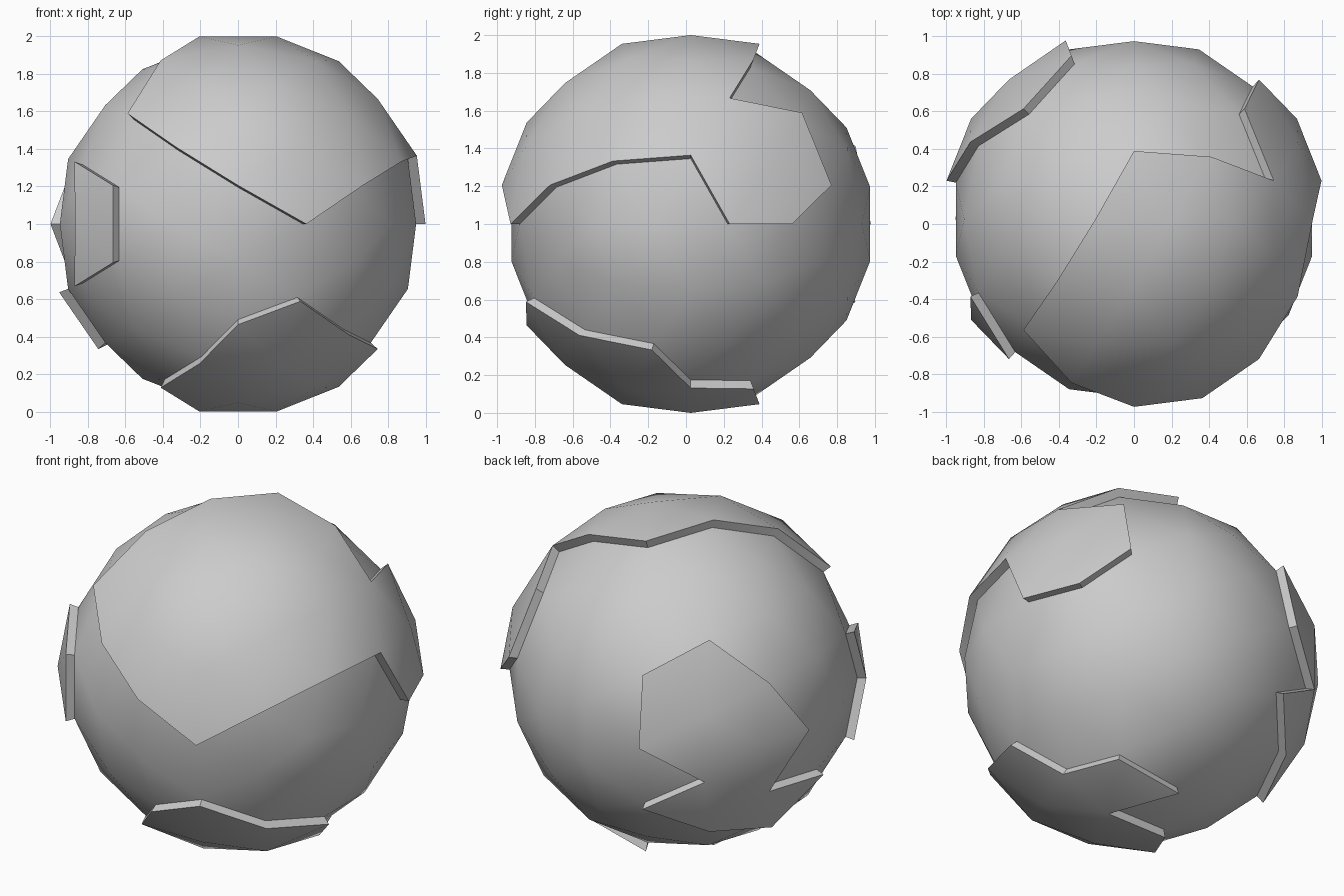
import bpy
from itertools import combinations
from mathutils import Vector

if "Cube" in bpy.data.objects:
    bpy.data.objects.remove(bpy.data.objects["Cube"])

PHI = (1 + 5 ** 0.5) / 2
R_LAND, R_SEA = 1.021, 0.97
OFFSET = Vector((0, 0.025, 1))

# Geodesic ball: each icosahedron face split into nine triangles
ico = []
for s in (1, -1):
    for t in (PHI, -PHI):
        ico += [Vector((s, 0, t)), Vector((t, s, 0)), Vector((0, t, s))]

points, lookup, tris = [], {}, []


def point(v):
    v = v.normalized()
    key = tuple(round(c, 3) + 0.0 for c in v)
    if key not in lookup:
        lookup[key] = len(points)
        points.append(v)
    return lookup[key]


def add_tri(*ids):
    a, b, c = (points[i] for i in ids)
    outward = (b - a).cross(c - a).dot(a + b + c) > 0
    tris.append(ids if outward else ids[::-1])


for a, b, c in combinations(ico, 3):
    if max((a - b).length, (b - c).length, (c - a).length) > 2.1:
        continue
    grid = {(i, j): point(a * (3 - i - j) + b * i + c * j)
            for i in range(4) for j in range(4 - i)}
    for i, j in grid:
        if i + j < 3:
            add_tri(grid[i, j], grid[i + 1, j], grid[i, j + 1])
        if i + j < 2:
            add_tri(grid[i + 1, j], grid[i + 1, j + 1], grid[i, j + 1])


def inside(tri, outline):
    """Is the triangle within the outline, seen from the ball's centre?"""
    axis = sum(outline, Vector()).normalized()
    u = axis.orthogonal().normalized()
    v = axis.cross(u)
    mid = sum((points[i] for i in tri), Vector())
    if mid.dot(axis) <= 0:
        return False

    def flat(p):
        return p.dot(u) / p.dot(axis), p.dot(v) / p.dot(axis)
    x, y = flat(mid)
    poly = [flat(p) for p in outline]
    hit = False
    for (x1, y1), (x2, y2) in zip(poly, poly[1:] + poly[:1]):
        if (y1 > y) != (y2 > y) and x < x1 + (y - y1) * (x2 - x1) / (y2 - y1):
            hit = not hit
    return hit


def make(name, verts, faces):
    used = sorted({i for f in faces for i in f})
    index = {old: new for new, old in enumerate(used)}
    mesh = bpy.data.meshes.new(name)
    mesh.from_pydata([verts[i] for i in used], [],
                     [[index[i] for i in f] for f in faces])
    ob = bpy.data.objects.new(name, mesh)
    ob.location = OFFSET
    bpy.context.collection.objects.link(ob)
    bpy.ops.object.select_all(action='DESELECT')
    ob.select_set(True)
    bpy.context.view_layer.objects.active = ob
    bpy.ops.object.shade_smooth_by_angle(angle=0.6)


# Rough coastline directions, snapped to the ball's corners
coasts = {
    "upper_land": [
        (0, .4, .9), (.4, .3, .9), (.7, .2, .7), (.6, .6, .6), (.7, .7, .2),
        (.9, .5, 0), (1, .2, 0), (.9, 0, .4), (.9, -.4, .3), (.7, -.7, .2),
        (.4, -.9, 0), (0, -1, .2), (-.3, -.9, .4), (-.6, -.6, .6),
        (-.4, -.3, .9), (-.2, 0, 1)],
    "back_land": [
        (-.6, .6, .6), (-.3, .9, .4), (-.4, .9, 0), (-.7, .7, -.2),
        (-.3, .9, -.4), (-.6, .6, -.6), (-.7, .2, -.7), (-.9, 0, -.4),
        (-.9, .4, -.3), (-1, .2, 0), (-.9, .4, .3)],
    "lower_land": [
        (-.4, -.3, -.9), (-.2, -.7, -.7), (0, -.9, -.5), (.3, -.9, -.4),
        (.6, -.6, -.6), (.7, -.2, -.7), (.5, 0, -.9), (.4, .3, -.9),
        (0, .4, -.9), (.2, 0, -1), (-.2, 0, -1)],
    "small_island": [
        (-.9, -.4, .3), (-.7, -.7, .2), (-.7, -.7, -.2), (-.9, -.4, -.3),
        (-.9, -.5, 0)],
}

# Raised land plates with side walls down to the sea
high = [p * R_LAND for p in points]
low = [p * R_SEA for p in points]
n = len(points)
sea = set(tris)
for name, rough in coasts.items():
    outline = [max(points, key=lambda p: p.dot(Vector(d))) for d in rough]
    land = [t for t in tris if inside(t, outline)]
    sea -= set(land)
    edges = {(t[k], t[(k + 1) % 3]) for t in land for k in range(3)}
    walls = [(b, a, a + n, b + n) for a, b in edges if (b, a) not in edges]
    make(name, high + low, land + walls)

# Sea surface between the lands
make("sea_ball", low, sorted(sea))
